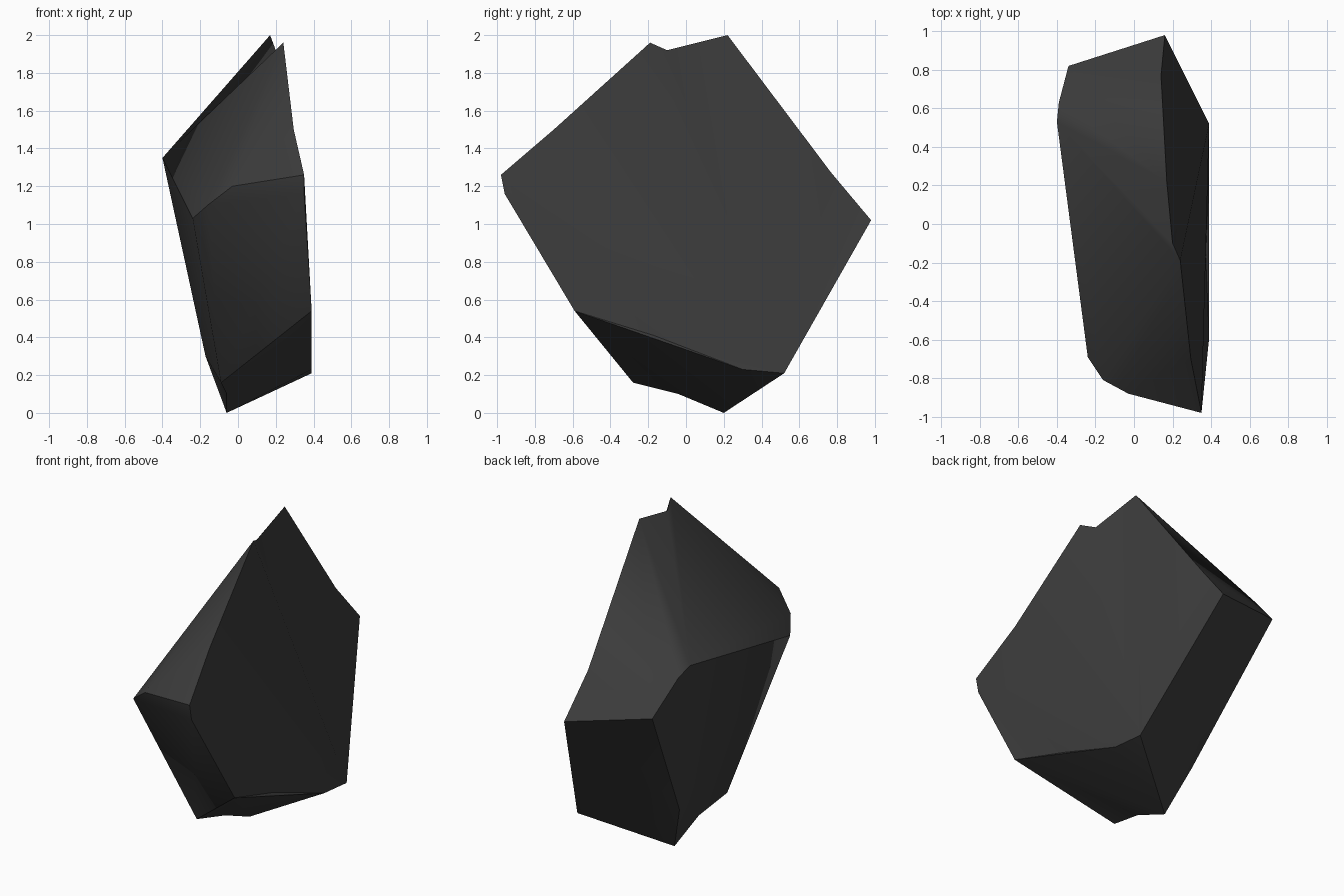
import bpy, bmesh, math
from mathutils import Vector

cube = bpy.data.objects.get("Cube")
if cube:
    bpy.data.objects.remove(cube, do_unlink=True)

# Dark stone colour
stone = bpy.data.materials.new("dark_grey_stone")
stone.use_nodes = True
colour = (0.045, 0.045, 0.045, 1)
stone.diffuse_color = colour
stone.node_tree.nodes["Principled BSDF"].inputs["Base Color"].default_value = colour

# Corners of the boulder
corners = {
    "peak_back": (0.17, 0.22, 2.0), "peak_front": (0.24, -0.19, 1.96),
    "nose": (0.35, -0.98, 1.26), "nose_low": (0.35, -0.96, 1.16),
    "front_foot": (0.39, -0.59, 0.54), "side_foot": (0.39, 0.3, 0.23),
    "back_foot": (0.39, 0.52, 0.21), "tail": (0.16, 0.98, 1.02),
    "shoulder": (-0.4, 0.53, 1.35), "shoulder_back": (-0.39, 0.63, 1.31),
    "ledge": (-0.34, 0.82, 1.11), "brow": (-0.03, -0.88, 1.2),
    "cheek": (-0.16, -0.81, 1.1), "cheek_low": (-0.24, -0.69, 1.03),
    "heel_front": (-0.09, -0.28, 0.16), "heel_back": (-0.172, 0.31, 0.3),
    "base": (-0.06, 0.2, 0.0),
}
bm = bmesh.new()
verts = {name: bm.verts.new(co) for name, co in corners.items()}
bmesh.ops.convex_hull(bm, input=bm.verts[:])
loose = [v for v in bm.verts if not v.link_faces]
bmesh.ops.delete(bm, geom=loose, context='VERTS')


# Chip an edge by moving a point on it inward
def chip(a, b, co):
    edge = bm.edges.get((verts[a], verts[b]))
    if edge:
        new_vert = bmesh.utils.edge_split(edge, verts[a], 0.5)[1]
        new_vert.co = Vector(co)
        bmesh.ops.triangulate(bm, faces=new_vert.link_faces[:])


chip("peak_back", "peak_front", (0.2, -0.1, 1.92))
chip("peak_front", "nose", (0.295, -0.7, 1.5))
chip("peak_back", "tail", (0.14, 0.77, 1.27))
chip("front_foot", "back_foot", (0.372, -0.17, 0.41))
chip("ledge", "base", (-0.1, 0.6, 0.66))
chip("heel_front", "base", (-0.06, -0.04, 0.1))
bmesh.ops.recalc_face_normals(bm, faces=bm.faces[:])

mesh = bpy.data.meshes.new("boulder")
bm.to_mesh(mesh)
bm.free()
boulder = bpy.data.objects.new("boulder", mesh)
bpy.context.collection.objects.link(boulder)
mesh.materials.append(stone)

# Soft shading across shallow creases
bpy.context.view_layer.objects.active = boulder
boulder.select_set(True)
bpy.ops.object.shade_smooth_by_angle(angle=math.radians(42))
